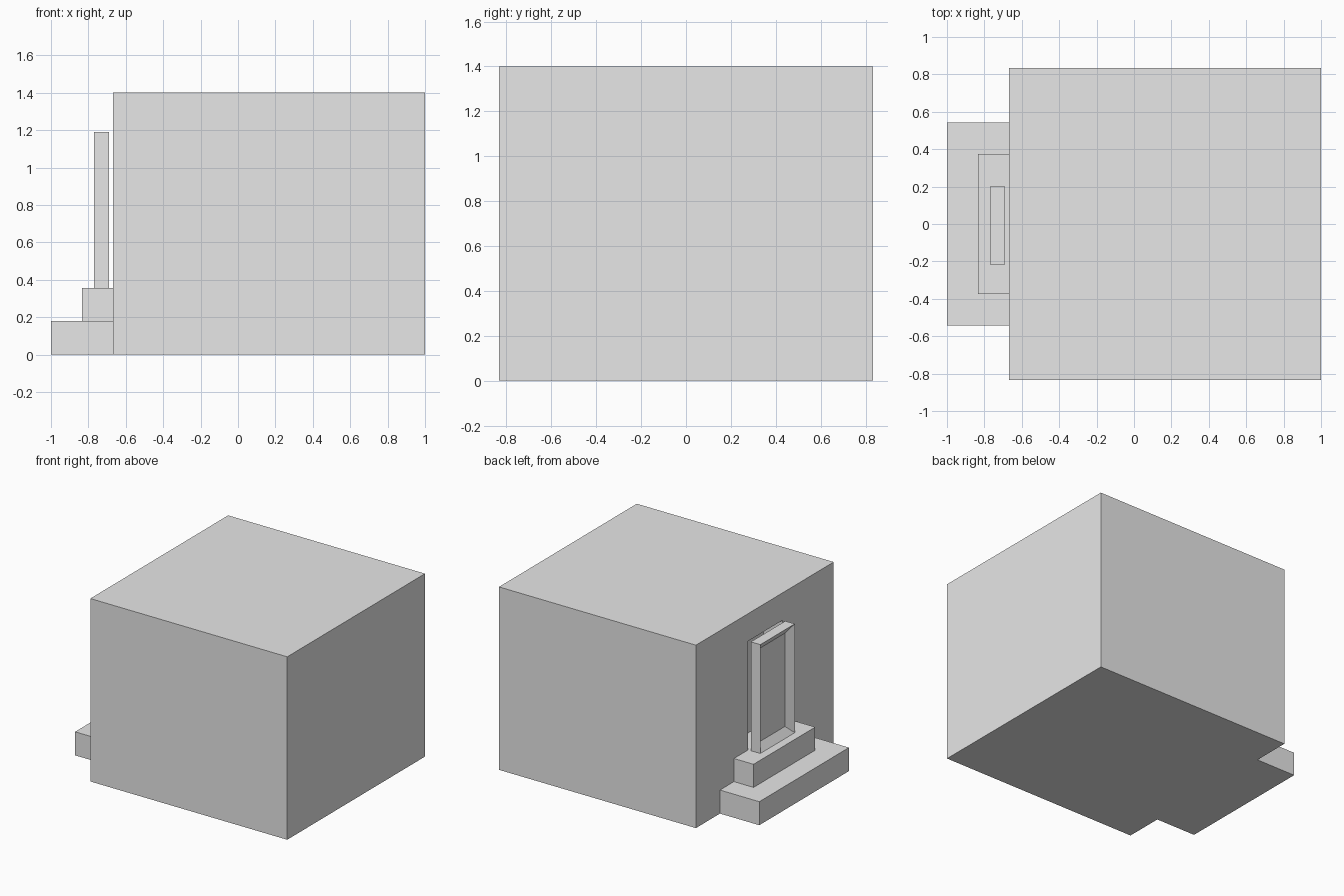
import bpy
import bmesh
from mathutils import Vector

default_cube = bpy.data.objects.get("Cube")
if default_cube:
    bpy.data.objects.remove(default_cube, do_unlink=True)

grey = bpy.data.materials.new("plain grey")
grey.use_nodes = True
grey.diffuse_color = (0.8, 0.8, 0.8, 1)
grey.node_tree.nodes["Principled BSDF"].inputs["Base Color"].default_value = (0.8, 0.8, 0.8, 1)


def make_box(name, low, high):
    """Add a box spanning two opposite corners."""
    low, high = Vector(low), Vector(high)
    bm = bmesh.new()
    bmesh.ops.create_cube(bm, size=1)
    for v in bm.verts:
        v.co = (low + high) / 2 + Vector(a * b for a, b in zip(v.co, high - low))
    mesh = bpy.data.meshes.new(name)
    bm.to_mesh(mesh)
    bm.free()
    mesh.materials.append(grey)
    obj = bpy.data.objects.new(name, mesh)
    bpy.context.collection.objects.link(obj)
    return obj


def sink_panel(obj, margin, depth):
    """Inset the -x face of a box and push it inwards."""
    bm = bmesh.new()
    bm.from_mesh(obj.data)
    face = min(bm.faces, key=lambda f: f.calc_center_median().x)
    bmesh.ops.inset_region(bm, faces=[face], thickness=margin)
    bmesh.ops.translate(bm, verts=face.verts, vec=(depth, 0, 0))
    bm.to_mesh(obj.data)
    bm.free()


WALL = -0.667
STEP_TOP, DOOR_TOP = 0.357, 1.19
DOOR_RIGHT, DOOR_LEFT = -0.216, 0.201

# Main block with a doorway recess in its right wall
building = make_box("building", (WALL, -0.833, 0), (1, 0.833, 1.4))
cutter = make_box("doorway_cutter", (WALL - 0.1, DOOR_RIGHT, STEP_TOP),
                  (WALL + 0.16, DOOR_LEFT, DOOR_TOP))
cutter.hide_render = True
cutter.hide_viewport = True
cutter.display_type = 'WIRE'
cut = building.modifiers.new("doorway", 'BOOLEAN')
cut.operation = 'DIFFERENCE'
cut.solver = 'EXACT'
cut.object = cutter

# Two entrance steps
make_box("lower_step", (-1, -0.542, 0), (WALL, 0.542, 0.18))
make_box("upper_step", (-0.833, -0.373, 0.18), (WALL, 0.373, STEP_TOP))

# Door slab with a sunken panel, standing just clear of the wall
door = make_box("door", (-0.77, DOOR_RIGHT, STEP_TOP), (-0.69, DOOR_LEFT, DOOR_TOP))
sink_panel(door, 0.084, 0.042)
